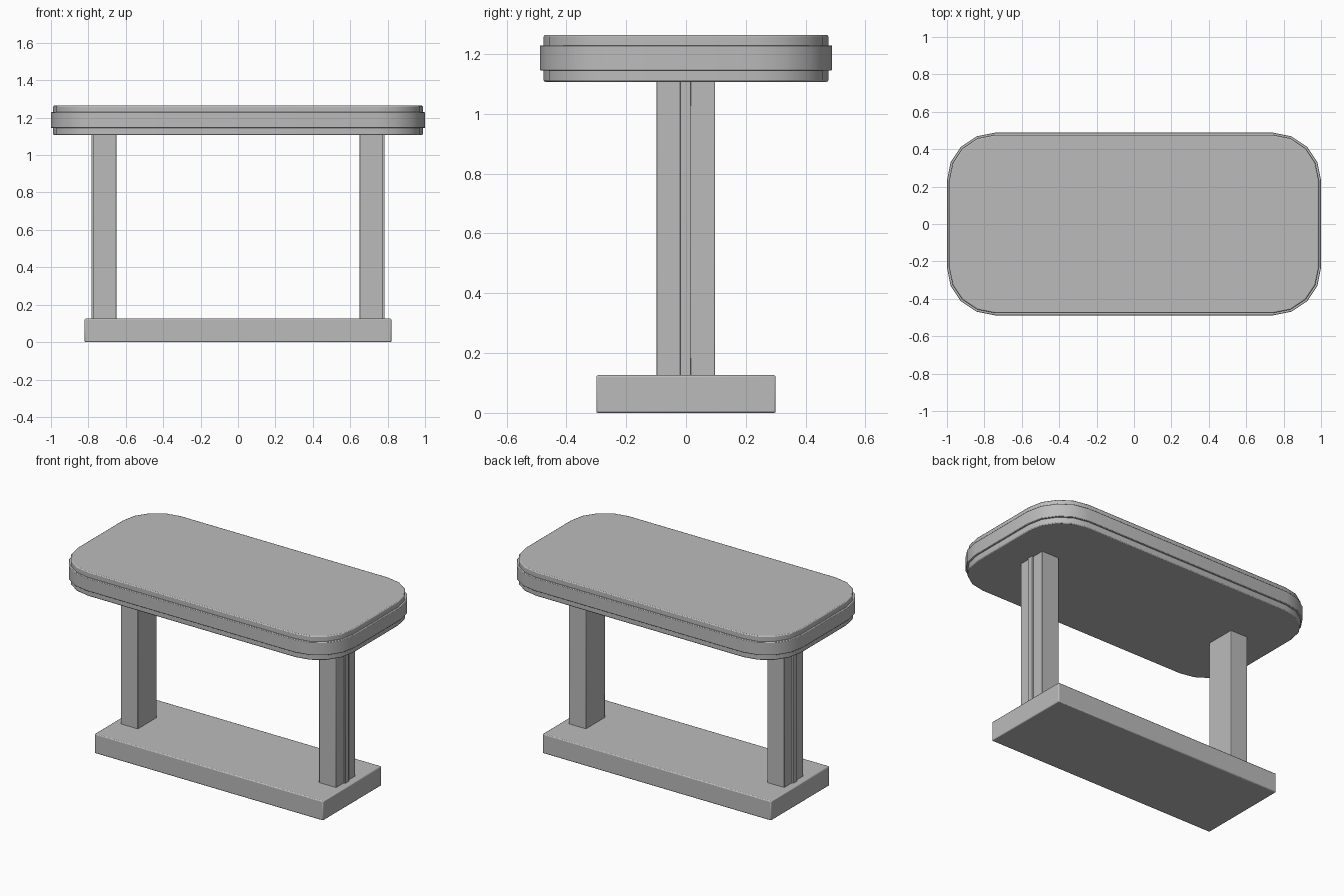
import bpy, bmesh, math

cube = bpy.data.objects.get("Cube")
if cube:
    bpy.data.objects.remove(cube, do_unlink=True)

GREY = (0.5, 0.5, 0.5, 1.0)
grey = bpy.data.materials.new("plain grey")
grey.use_nodes = True
grey.diffuse_color = GREY
grey.node_tree.nodes["Principled BSDF"].inputs["Base Color"].default_value = GREY


def prism(name, outline, z0, z1, bevel):
    """Extrude a flat outline from z0 to z1 and soften its sharp edges."""
    bm = bmesh.new()
    face = bm.faces.new([bm.verts.new((x, y, z0)) for x, y in outline])
    top = bmesh.ops.extrude_face_region(bm, geom=[face])
    verts = [v for v in top["geom"] if isinstance(v, bmesh.types.BMVert)]
    bmesh.ops.translate(bm, verts=verts, vec=(0, 0, z1 - z0))
    bmesh.ops.recalc_face_normals(bm, faces=bm.faces)
    mesh = bpy.data.meshes.new(name)
    bm.to_mesh(mesh)
    bm.free()
    mesh.materials.append(grey)
    obj = bpy.data.objects.new(name, mesh)
    bpy.context.collection.objects.link(obj)
    mod = obj.modifiers.new("soft edges", "BEVEL")
    mod.width = bevel
    mod.segments = 2
    mod.limit_method = "ANGLE"
    mod.angle_limit = math.radians(40)
    bpy.ops.object.select_all(action="DESELECT")
    obj.select_set(True)
    bpy.context.view_layer.objects.active = obj
    bpy.ops.object.shade_smooth_by_angle(angle=math.radians(35))
    return obj


def rectangle(x0, x1, y0, y1):
    return [(x0, y0), (x1, y0), (x1, y1), (x0, y1)]


def rounded(hx, hy, r, steps=4):
    points = []
    for i, (sx, sy) in enumerate([(1, 1), (-1, 1), (-1, -1), (1, -1)]):
        for k in range(steps + 1):
            a = math.pi / 2 * (i + k / steps)
            points.append((sx * (hx - r) + r * math.cos(a),
                           sy * (hy - r) + r * math.sin(a)))
    return points


# Plinth
prism("base", rectangle(-0.82, 0.82, -0.3, 0.3), 0, 0.126, 0.006)

# Legs, each with a slim raised strip on the outer side
for side, s in (("left", 1), ("right", -1)):
    prism(side + "_leg", rectangle(*sorted((s * 0.65, s * 0.773)), -0.098, 0.097),
          0.12, 1.115, 0.003)
    prism(side + "_leg_strip", rectangle(*sorted((s * 0.76, s * 0.784)), -0.02, 0.017),
          0.12, 1.115, 0.002)

# Table top with a wider band around its rim
prism("table_top", rounded(0.988, 0.476, 0.245), 1.107, 1.264, 0.006)
prism("rim_band", rounded(1.0, 0.488, 0.255), 1.145, 1.229, 0.003)
